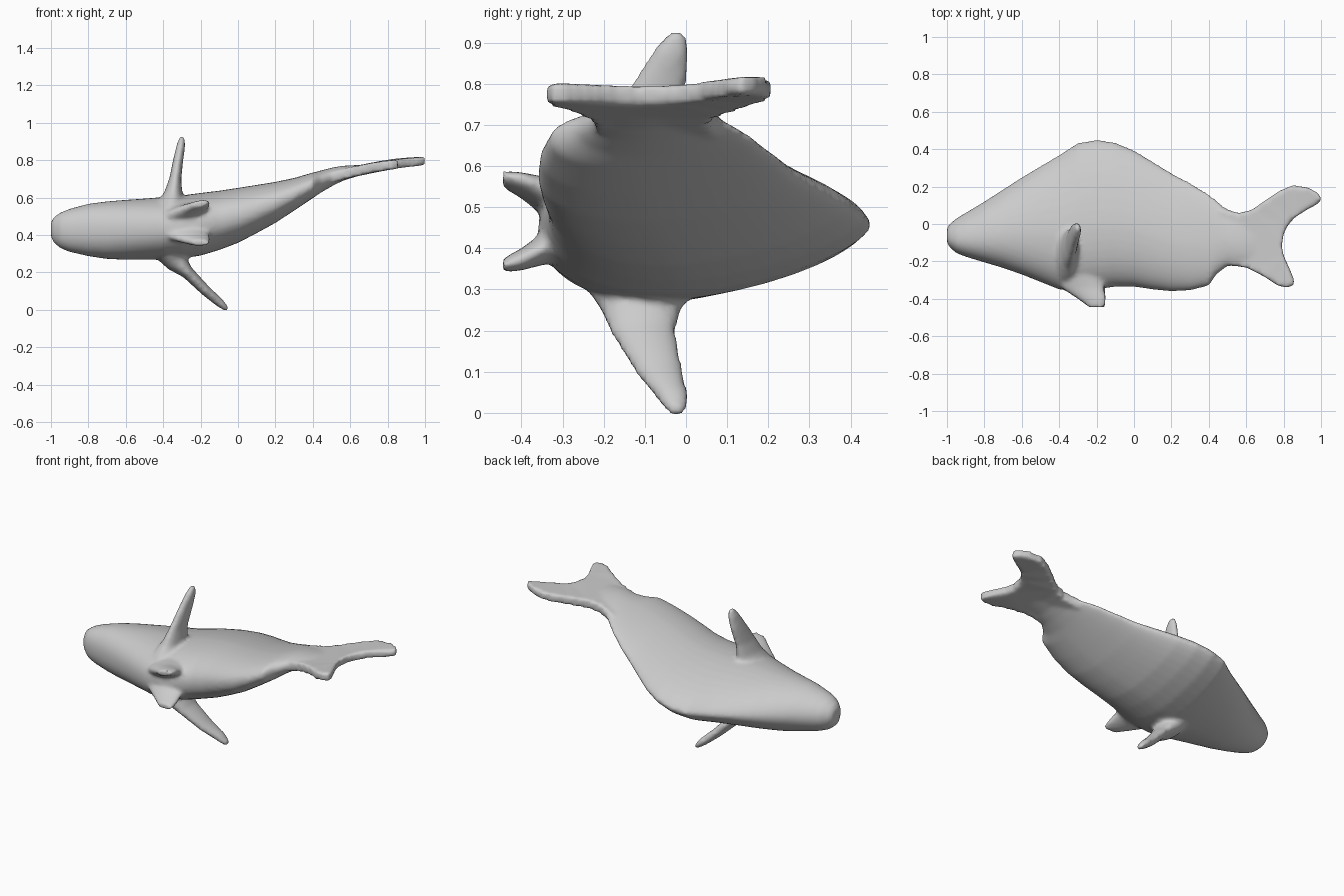
import bpy, bmesh, math
from mathutils import Vector

if "Cube" in bpy.data.objects:
    bpy.data.objects.remove(bpy.data.objects["Cube"])

bm = bmesh.new()
SIDES = 40


def loft(rings):
    """Skin a list of equal-length point rings and cap both ends."""
    rows = [[bm.verts.new(p) for p in ring] for ring in rings]
    n = len(rows[0])
    for a, b in zip(rows, rows[1:]):
        for i in range(n):
            j = (i + 1) % n
            bm.faces.new((a[i], a[j], b[j], b[i]))
    bm.faces.new(rows[0][::-1])
    bm.faces.new(rows[-1])


def power(v, e):
    return math.copysign(abs(v) ** e, v)


# Body: x, belly y, back y, low z, high z
stations = [
    (-1.0, -.10, -.02, .39, .47), (-.985, -.125, 0, .36, .495),
    (-.95, -.155, .03, .33, .52), (-.9, -.175, .06, .31, .54),
    (-.8, -.205, .12, .287, .567), (-.7, -.235, .185, .272, .58),
    (-.6, -.27, .25, .268, .588), (-.5, -.31, .31, .268, .595),
    (-.4, -.35, .37, .268, .603), (-.3, -.36, .435, .275, .612),
    (-.2, -.35, .452, .29, .625), (-.1, -.335, .437, .32, .637),
    (0, -.335, .395, .358, .652), (.1, -.35, .335, .41, .668),
    (.2, -.36, .275, .465, .684), (.3, -.355, .222, .53, .705),
    (.4, -.33, .162, .597, .734), (.44, -.27, .13, .625, .744),
    (.5, -.225, .08, .66, .76), (.56, -.225, .06, .69, .77),
    (.64, -.22, .06, .715, .775),
]


def body_ring(x, y0, y1, z0, z1):
    yc = y0 + (y1 - y0) * .4
    zc, h = (z0 + z1) / 2, (z1 - z0) / 2
    sharp = 1 + .3 * min(1, max(0, (x + 1) / .6))
    ring = []
    for i in range(SIDES):
        t = 2 * math.pi * i / SIDES
        c, s = math.cos(t), math.sin(t)
        e = sharp if c > 0 else .9
        reach = (y1 - yc) if c > 0 else (yc - y0)
        ring.append((x, yc + reach * power(c, e), zc + h * power(s, e)))
    return ring


loft([body_ring(*s) for s in stations])


# Fins: sections of centre, half chord and half thickness
def fin(sections, chord, thick):
    chord, thick = Vector(chord).normalized(), Vector(thick).normalized()
    loft([[Vector((x, y, z)) + chord * hc * math.cos(k * math.pi / 10)
           + thick * ht * math.sin(k * math.pi / 10) for k in range(20)]
          for x, y, z, hc, ht in sections])


# Upper pectoral fin
fin([(-.35, -.15, .55, .15, .09), (-.345, -.135, .62, .105, .05),
     (-.335, -.11, .7, .085, .032), (-.32, -.065, .8, .067, .027),
     (-.305, -.036, .88, .044, .023), (-.298, -.022, .925, .02, .013)],
    (0, 1, 0), (1, 0, -.2))
# Lower pectoral fin
fin([(-.36, -.11, .34, .15, .1), (-.33, -.11, .26, .1, .06),
     (-.27, -.105, .2, .08, .034), (-.17, -.065, .1, .058, .028),
     (-.1, -.033, .04, .04, .024), (-.056, -.022, 0, .022, .013)],
    (0, 1, 0), (.65, 0, .7))
# Pair of pelvic fins
for side in (1, -1):
    fin([(x, y, .463 + side * dz, hc, ht) for x, y, dz, hc, ht in (
        (-.3, -.25, .035, .14, .07), (-.275, -.34, .06, .12, .042),
        (-.225, -.4, .09, .08, .027), (-.2, -.445, .105, .045, .018))],
        (1, 0, .12 + side * .13), (-.12 - side * .13, 0, 1))

# Tail fin: outline in plan, thickened and bent upward
outline = [(.46, -.2), (.52, -.222), (.6, -.232), (.7, -.283), (.77, -.33),
           (.82, -.34), (.855, -.325), (.855, -.295), (.83, -.235), (.8, -.17),
           (.79, -.12), (.798, -.06), (.82, -.01), (.86, .035), (.93, .08),
           (.98, .105), (1.004, .13), (.985, .165), (.93, .195), (.85, .207),
           (.78, .178), (.7, .125), (.63, .075), (.56, .058), (.5, .07), (.46, .08)]
face = bm.faces.new([bm.verts.new((x, y, 0)) for x, y in outline])
tail = bmesh.ops.extrude_face_region(bm, geom=[face])["geom"]
top = [g for g in tail if isinstance(g, bmesh.types.BMVert)]
bmesh.ops.triangulate(bm, faces=[face] + [g for g in tail if isinstance(g, bmesh.types.BMFace)])
bottom = [v for v in bm.verts if v.is_valid and v.co.z == 0 and v not in top
          and any((v.co.xy - Vector(p)).length < 1e-5 for p in outline)]
for verts, side in ((top, 1), (bottom, -1)):
    for v in verts:
        u = (v.co.x - .5) / .5
        v.co.z = .708 + .15 * u - .07 * u * u + .05 * max(0, v.co.y) * u + side * (.03 - .008 * u)

bmesh.ops.recalc_face_normals(bm, faces=bm.faces)
mesh = bpy.data.meshes.new("fish_body_and_fins")
bm.to_mesh(mesh)
bm.free()
fish = bpy.data.objects.new("fish_body_and_fins", mesh)
bpy.context.collection.objects.link(fish)

grey = bpy.data.materials.new("plain grey")
grey.diffuse_color = (.6, .6, .6, 1)
grey.use_nodes = True
grey.node_tree.nodes["Principled BSDF"].inputs["Base Color"].default_value = grey.diffuse_color
mesh.materials.append(grey)

# Blend all parts into one soft skin
remesh = fish.modifiers.new("blend", 'REMESH')
remesh.mode = 'VOXEL'
remesh.voxel_size = .012
remesh.use_smooth_shade = True
soften = fish.modifiers.new("soften", 'SMOOTH')
soften.factor = .5
soften.iterations = 5
